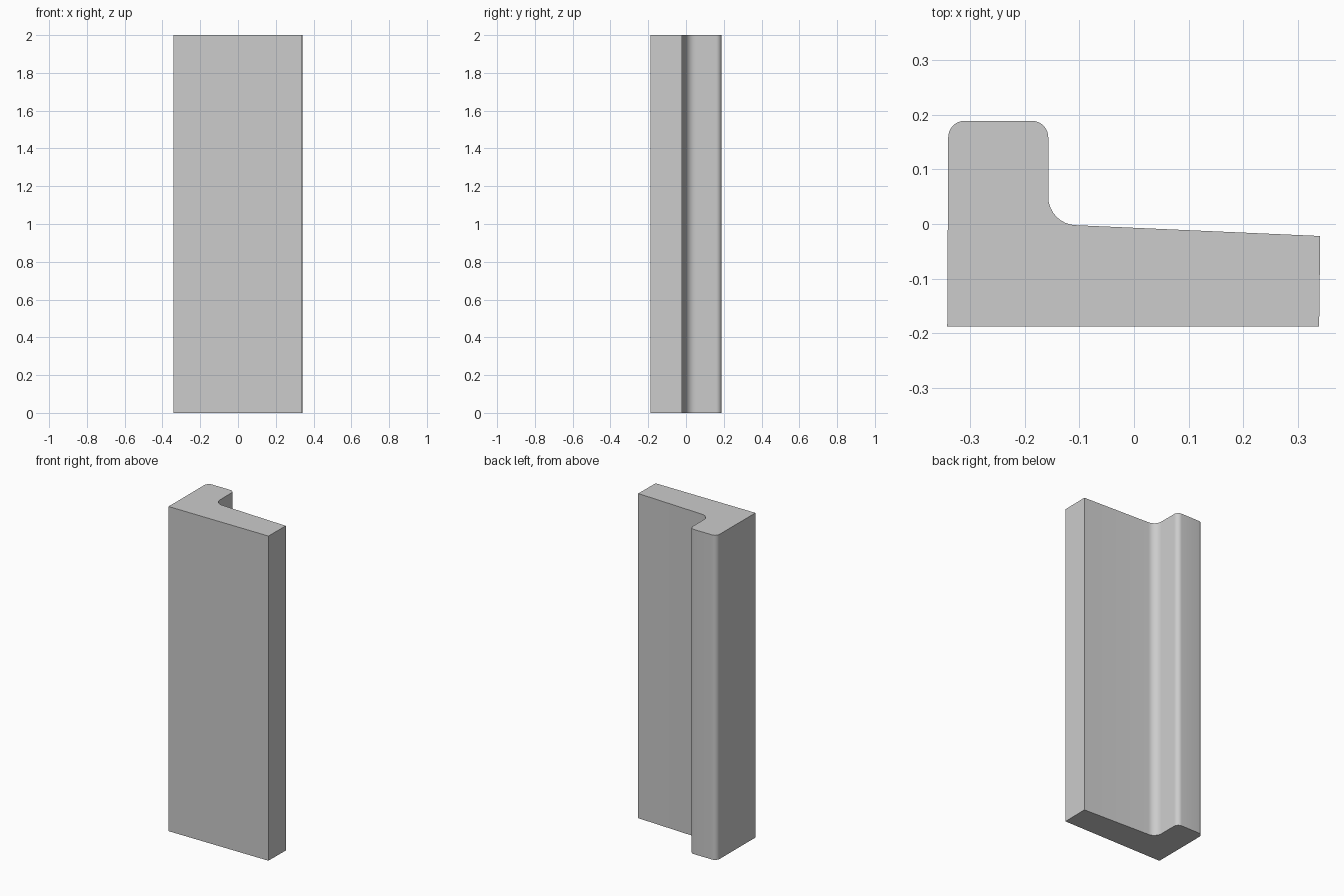
import bpy
import bmesh
from math import radians, sin, tan
from mathutils import Vector

HEIGHT = 2.0
ARC_STEPS = 8

cube = bpy.data.objects.get("Cube")
if cube:
    bpy.data.objects.remove(cube, do_unlink=True)

# Grey material
grey = bpy.data.materials.new("plain_grey")
grey.use_nodes = True
colour = (0.604, 0.604, 0.604, 1.0)
grey.diffuse_color = colour
grey.node_tree.nodes["Principled BSDF"].inputs["Base Color"].default_value = colour


def rounded_outline(corners):
    """Turn (x, y, radius) corners into outline points with true arcs."""
    points = []
    for i, (x, y, radius) in enumerate(corners):
        p = Vector((x, y, 0))
        if radius == 0:
            points.append(p)
            continue
        before = corners[i - 1]
        after = corners[(i + 1) % len(corners)]
        u = (Vector((before[0], before[1], 0)) - p).normalized()
        v = (Vector((after[0], after[1], 0)) - p).normalized()
        half = u.angle(v) / 2
        trim = radius / tan(half)
        centre = p + (u + v).normalized() * radius / sin(half)
        start = (p + u * trim - centre).normalized()
        end = (p + v * trim - centre).normalized()
        for s in range(ARC_STEPS + 1):
            points.append(centre + start.slerp(end, s / ARC_STEPS) * radius)
    return points


# L-shaped cross-section: x, y, corner radius
profile = [
    (-0.342, -0.188, 0),
    (0.339, -0.188, 0),
    (0.341, -0.022, 0),
    (-0.157, 0.0, 0.052),
    (-0.157, 0.189, 0.03),
    (-0.340, 0.189, 0.03),
]

# Upright rail extruded from the cross-section
bm = bmesh.new()
base = bm.faces.new([bm.verts.new(p) for p in rounded_outline(profile)])
extruded = bmesh.ops.extrude_face_region(bm, geom=[base], use_keep_orig=True)
top_verts = [g for g in extruded["geom"] if isinstance(g, bmesh.types.BMVert)]
bmesh.ops.translate(bm, verts=top_verts, vec=(0, 0, HEIGHT))
bmesh.ops.recalc_face_normals(bm, faces=bm.faces)

mesh = bpy.data.meshes.new("moulding_rail")
bm.to_mesh(mesh)
bm.free()
mesh.materials.append(grey)
rail = bpy.data.objects.new("moulding_rail", mesh)
bpy.context.collection.objects.link(rail)

# Smooth fillets with sharp ends and corners
bpy.ops.object.select_all(action="DESELECT")
rail.select_set(True)
bpy.context.view_layer.objects.active = rail
bpy.ops.object.shade_smooth_by_angle(angle=radians(30))
